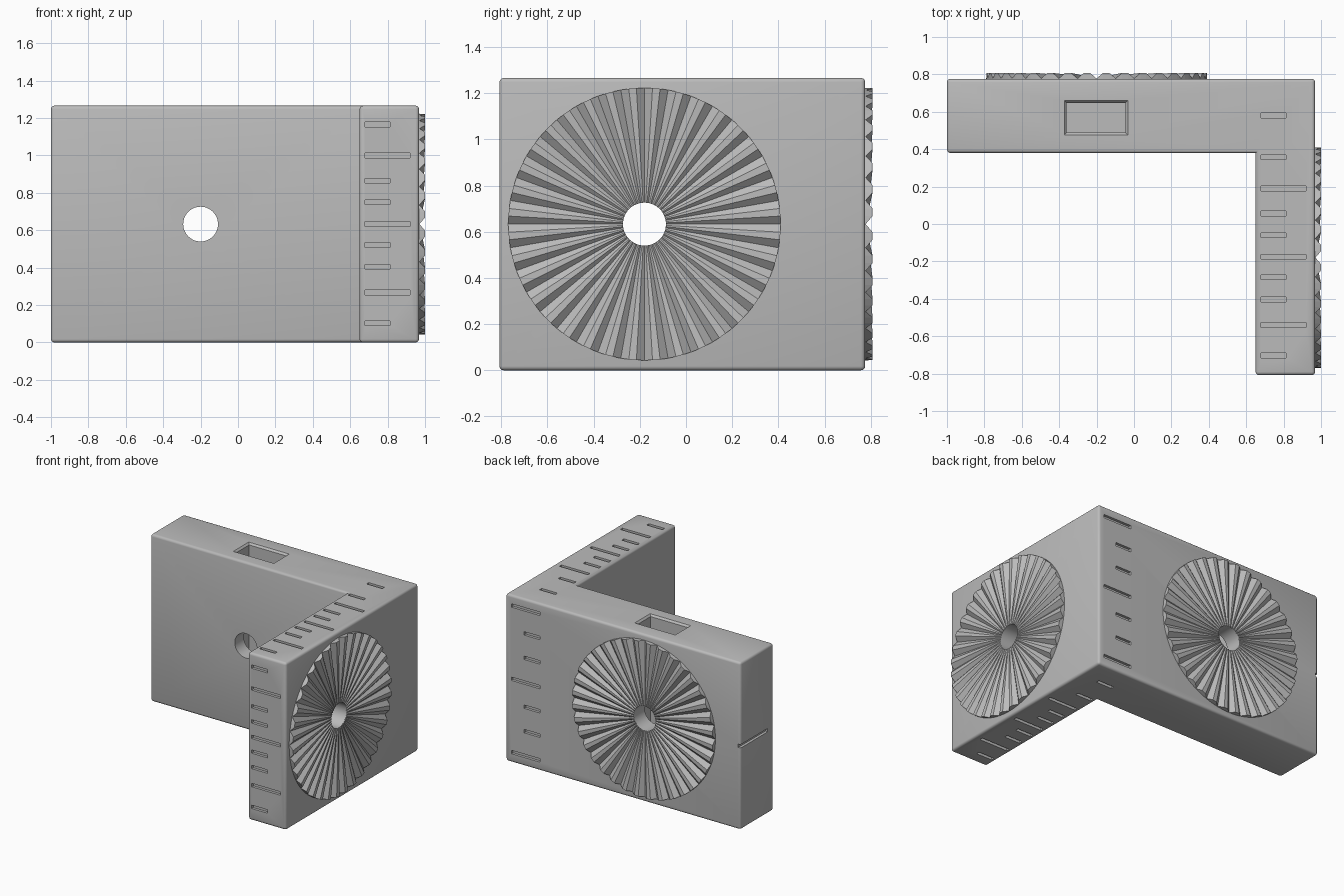
import bpy, bmesh, math
from mathutils import Matrix, Vector

if "Cube" in bpy.data.objects:
    bpy.data.objects.remove(bpy.data.objects["Cube"], do_unlink=True)

grey = bpy.data.materials.new("plain_grey")
grey.use_nodes = True
grey.diffuse_color = (0.5, 0.5, 0.5, 1)
grey.node_tree.nodes["Principled BSDF"].inputs["Base Color"].default_value = (0.5, 0.5, 0.5, 1)

XR, YB, YF, H = 0.968, 0.776, -0.808, 1.266   # outer faces of the body
XI, YI = 0.65, 0.38                          # inner corner of the L
MID, BX, RY = H / 2, -0.2, -0.18             # disc centres
HOLE, DISC, TOOTH = 0.093, 0.59, 0.032


def finish(bm, name):
    bmesh.ops.recalc_face_normals(bm, faces=bm.faces)
    mesh = bpy.data.meshes.new(name)
    bm.to_mesh(mesh)
    bm.free()
    mesh.materials.append(grey)
    ob = bpy.data.objects.new(name, mesh)
    bpy.context.collection.objects.link(ob)
    return ob


def add_box(bm, lo, hi):
    lo, hi = Vector(lo), Vector(hi)
    m = Matrix.Translation((lo + hi) / 2) @ Matrix.Diagonal((*(hi - lo), 1))
    return bmesh.ops.create_cube(bm, size=1, matrix=m)["verts"]


# L-shaped body with rounded outer edges
bm = bmesh.new()
outline = [(-1, YI), (XI, YI), (XI, YF), (XR, YF), (XR, YB), (-1, YB)]
base = bm.faces.new([bm.verts.new((x, y, 0)) for x, y in outline])
top = bmesh.ops.extrude_face_region(bm, geom=[base])["geom"]
bmesh.ops.translate(bm, vec=(0, 0, H), verts=[g for g in top if isinstance(g, bmesh.types.BMVert)])
bmesh.ops.recalc_face_normals(bm, faces=bm.faces)
inner = Vector((XI, YI))
edges = [e for e in bm.edges if any((v.co.xy - inner).length > 0.01 for v in e.verts)]
bmesh.ops.bevel(bm, geom=edges, offset=0.018, segments=3, profile=0.5, affect='EDGES')
body = finish(bm, "bracket_body")

# Engraved scale marks
bm = bmesh.new()
D, W = 0.02, 0.013


def mark_ends(is_long):
    return 0.68, (0.92 if is_long else 0.812)


def marks(long_at, short_at, place):
    for group, is_long in ((long_at, True), (short_at, False)):
        for p in group:
            x0, x1 = mark_ends(is_long)
            place(p, x0, x1)


marks((1.0, MID, 0.268), (1.165, 0.865, 0.75, 0.522, 0.405, 0.103),
      lambda z, a, b: add_box(bm, (a, YF - D, z - W), (b, YF + D, z + W)))
marks((MID + 0.555, MID, MID - 0.555), (1.005, 0.82, 0.45, 0.265),
      lambda z, a, b: add_box(bm, (a, YB - D, z - W), (b, YB + D, z + W)))
for level in (0, H):
    marks((0.19, -0.175, -0.54), (0.58, 0.357, 0.057, -0.06, -0.285, -0.403, -0.703),
          lambda y, a, b: add_box(bm, (a, y - W, level - D), (b, y + W, level + D)))
# Index mark on the left end, running out through the back corner
add_box(bm, (-1 - D, 0.45, MID - W), (-1 + D, YB + D, MID + W))
cut_marks = finish(bm, "cutter_marks")

# Bolt holes
bm = bmesh.new()
for pos, axis in (((BX, 0.58, MID), 'X'), ((0.81, RY, MID), 'Y')):
    m = Matrix.Translation(pos) @ Matrix.Rotation(math.pi / 2, 4, axis)
    bmesh.ops.create_cone(bm, cap_ends=True, segments=48, radius1=HOLE, radius2=HOLE,
                          depth=0.6, matrix=m)
cut_holes = finish(bm, "cutter_holes")

# Nut pocket in the top, with a flared mouth
bm = bmesh.new()
add_box(bm, (-0.36, 0.488, 0.45), (-0.045, 0.648, H + 0.1))
cut_pocket = finish(bm, "cutter_pocket")
bm = bmesh.new()
for v in add_box(bm, (-0.36, 0.488, H - 0.014), (-0.045, 0.648, H + 0.002)):
    if v.co.z > H:
        v.co.x += math.copysign(0.014, v.co.x - BX)
        v.co.y += math.copysign(0.014, v.co.y - 0.568)
cut_mouth = finish(bm, "cutter_mouth")

cutters = [cut_marks, cut_holes, cut_pocket, cut_mouth]
for c in cutters:
    c.hide_render = True
    mod = body.modifiers.new(c.name, 'BOOLEAN')
    mod.operation, mod.object, mod.solver = 'DIFFERENCE', c, 'EXACT'
deps = bpy.context.evaluated_depsgraph_get()
cut_mesh = bpy.data.meshes.new_from_object(body.evaluated_get(deps))
body.modifiers.clear()
body.data = cut_mesh
for c in cutters:
    bpy.data.objects.remove(c, do_unlink=True)
bpy.ops.object.select_all(action='DESELECT')
body.select_set(True)
bpy.context.view_layer.objects.active = body
bpy.ops.object.shade_smooth_by_angle(angle=math.radians(35))


# Toothed locking discs: radial teeth whose height grows with the radius
def toothed_disc(name, frame, teeth=36):
    bm = bmesh.new()
    rings = []
    for r, flat in ((HOLE, True), (HOLE, False), (DISC, False), (DISC, True)):
        ring = []
        for i in range(teeth):
            for part, up in ((0, 0), (0.34, 1), (0.66, 1)):
                a = math.tau * (i + part) / teeth
                z = -0.005 if flat else 0.002 + up * (TOOTH - 0.002) * r / DISC
                ring.append(bm.verts.new((r * math.cos(a), r * math.sin(a), z)))
        rings.append(ring)
    n = teeth * 3
    for k in range(4):
        a, b = rings[k], rings[(k + 1) % 4]
        for i in range(n):
            j = (i + 1) % n
            bm.faces.new((a[i], b[i], b[j], a[j]))
    bmesh.ops.transform(bm, matrix=frame, verts=bm.verts)
    return finish(bm, name)


def frame(u, v, n, origin):
    return Matrix.Translation(origin) @ Matrix((u, v, n)).transposed().to_4x4()


up = (0, 0, 1)
toothed_disc("right_toothed_disc", frame((0, 1, 0), up, (1, 0, 0), (XR, RY, MID)))
toothed_disc("back_toothed_disc", frame((-1, 0, 0), up, (0, 1, 0), (BX, YB, MID)))
